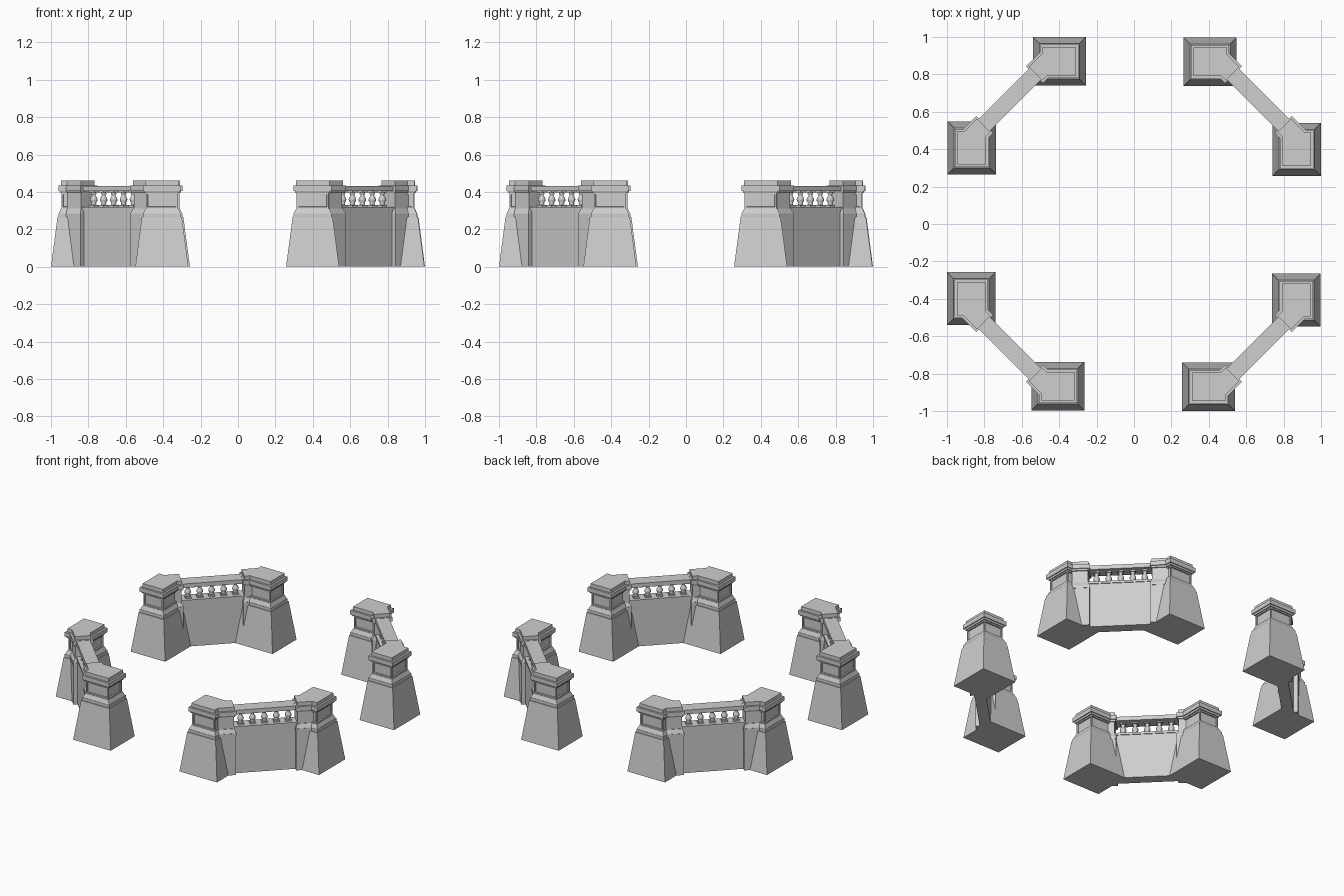
import bpy, bmesh, math
from mathutils import Matrix, Vector

cube = bpy.data.objects.get("Cube")
if cube:
    bpy.data.objects.remove(cube, do_unlink=True)

stone = bpy.data.materials.new("pale_stone")
stone.use_nodes = True
colour = (0.62, 0.62, 0.62, 1)
stone.diffuse_color = colour
stone.node_tree.nodes["Principled BSDF"].inputs["Base Color"].default_value = colour

# Local frame of the diagonal run: x along it, y outward
DIAG = Matrix.Translation((0.665, 0.665, 0)) @ Matrix.Rotation(-math.pi / 4, 4, 'Z')


def frustum(bm, low, high, z0, z1, panel=False):
    """Solid between two (x0, x1, y0, y1) rectangles."""
    rings = []
    for (x0, x1, y0, y1), z in ((low, z0), (high, z1)):
        rings.append([bm.verts.new(p) for p in
                      ((x0, y0, z), (x1, y0, z), (x1, y1, z), (x0, y1, z))])
    a, b = rings
    bm.faces.new(a[::-1])
    bm.faces.new(b)
    sides = [bm.faces.new((a[i], a[(i + 1) % 4], b[(i + 1) % 4], b[i])) for i in range(4)]
    if panel:
        bm.normal_update()
        bmesh.ops.inset_individual(bm, faces=sides, thickness=0.012, depth=0)
        bmesh.ops.inset_individual(bm, faces=sides, thickness=0.002, depth=-0.008)


def box(bm, x0, x1, y0, y1, z0, z1):
    frustum(bm, (x0, x1, y0, y1), (x0, x1, y0, y1), z0, z1)


def finish(bm, name, base=Matrix()):
    """Places one copy of the part at each of the four corners."""
    bm.transform(base)
    bmesh.ops.recalc_face_normals(bm, faces=bm.faces)
    mesh = bpy.data.meshes.new(name)
    bm.to_mesh(mesh)
    bm.free()
    mesh.materials.append(stone)
    for k, corner in enumerate(("back_left", "back_right", "front_right", "front_left")):
        ob = bpy.data.objects.new(name + "_" + corner, mesh)
        ob.rotation_euler.z = k * math.pi / 2
        bpy.context.collection.objects.link(ob)


# Moulding tiers above the battered base: z0, z1, inset at each end
TIERS = [(0.265, 0.285, 0.040, 0.040), (0.285, 0.312, 0.042, 0.054),
         (0.312, 0.395, 0.057, 0.057), (0.395, 0.406, 0.050, 0.046),
         (0.406, 0.435, 0.040, 0.040), (0.435, 0.460, 0.053, 0.053)]


def pillar(name, cx, cy, hx, hy):
    def rect(i):
        return (cx - hx + i, cx + hx - i, cy - hy + i, cy + hy - i)
    bm = bmesh.new()
    frustum(bm, rect(0), rect(0.035), 0, 0.265)
    for z0, z1, i0, i1 in TIERS:
        frustum(bm, rect(i0), rect(i1), z0, z1, panel=(z0 == 0.312))
    finish(bm, name)


pillar("side_pillar", 0.870, 0.399, 0.130, 0.142)
pillar("end_pillar", 0.407, 0.867, 0.142, 0.130)


# Diagonal piers joining the wall to each pillar
def pier(name, side):
    def rect(i):
        ends = sorted((side * (0.159 + 0.707 * i), side * 0.30))
        return (ends[0], ends[1], i - 0.104, 0.104 - i)
    bm = bmesh.new()
    frustum(bm, rect(0.042), rect(0.042), 0, 0.265)
    for z0, z1, i0, i1 in TIERS:
        frustum(bm, rect(i0), rect(i1), z0, z1)
    finish(bm, name, DIAG)


pier("side_pier", 1)
pier("end_pier", -1)

# Solid wall, sill and handrail
for name, half, z0, z1 in (("wall", 0.036, 0, 0.305),
                           ("sill", 0.041, 0.305, 0.320),
                           ("handrail", 0.043, 0.405, 0.433)):
    bm = bmesh.new()
    box(bm, -0.24, 0.24, -half, half, z0, z1)
    finish(bm, name, DIAG)

# Turned balusters with square end blocks
PROFILE = [(0.012, 0.330), (0.016, 0.336), (0.012, 0.341), (0.020, 0.352), (0.021, 0.360),
           (0.016, 0.371), (0.010, 0.381), (0.011, 0.387), (0.016, 0.391), (0.013, 0.396)]
SIDES = 12
bm = bmesh.new()
for n in range(5):
    u = (n - 2) * 0.075
    box(bm, u - 0.019, u + 0.019, -0.019, 0.019, 0.320, 0.330)
    box(bm, u - 0.019, u + 0.019, -0.019, 0.019, 0.396, 0.405)
    rings = []
    for r, z in PROFILE:
        angles = [2 * math.pi * k / SIDES for k in range(SIDES)]
        rings.append([bm.verts.new((u + r * math.cos(a), r * math.sin(a), z)) for a in angles])
    for a, b in zip(rings, rings[1:]):
        for k in range(SIDES):
            j = (k + 1) % SIDES
            bm.faces.new((a[k], a[j], b[j], b[k])).smooth = True
finish(bm, "balusters", DIAG)
